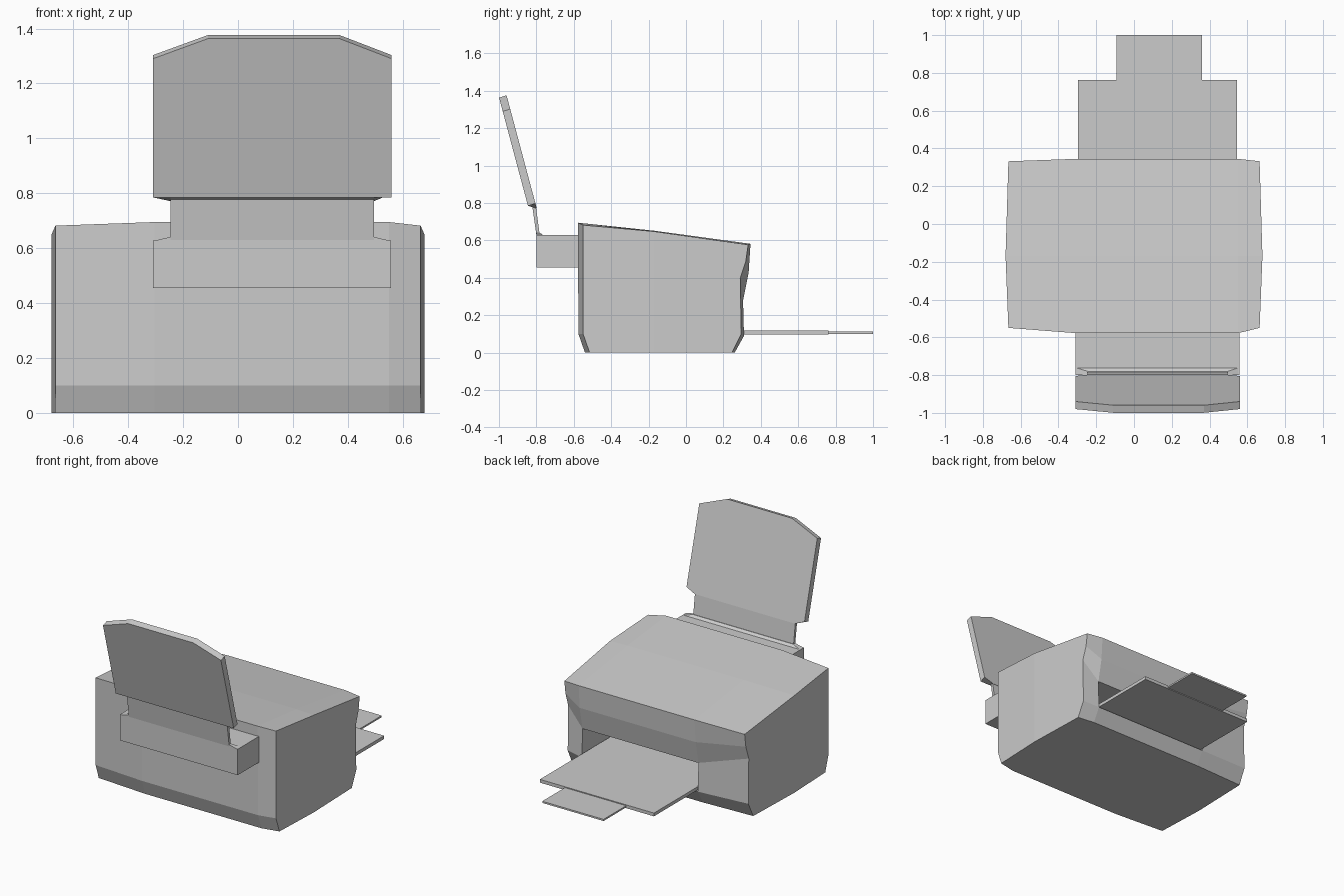
import bpy, bmesh

if "Cube" in bpy.data.objects:
    bpy.data.objects.remove(bpy.data.objects["Cube"])


def make(name, verts, faces):
    """Create a flat-shaded object with consistent outward normals."""
    bm = bmesh.new()
    vs = [bm.verts.new(v) for v in verts]
    for f in faces:
        bm.faces.new([vs[i] for i in f])
    bmesh.ops.recalc_face_normals(bm, faces=bm.faces)
    me = bpy.data.meshes.new(name)
    bm.to_mesh(me)
    bm.free()
    ob = bpy.data.objects.new(name, me)
    bpy.context.collection.objects.link(ob)
    return ob


def bridge(name, a, b):
    """Solid between two matching outlines."""
    n = len(a)
    faces = [list(range(n)), list(range(n, 2 * n))]
    faces += [[i, (i + 1) % n, n + (i + 1) % n, n + i] for i in range(n)]
    return make(name, a + b, faces)


def extrude_x(name, x0, x1, prof):
    """Extrude a (y, z) profile along x."""
    return bridge(name, [(x0, y, z) for y, z in prof], [(x1, y, z) for y, z in prof])


def box(name, x0, x1, y0, y1, z0, z1):
    return extrude_x(name, x0, x1, [(y0, z0), (y1, z0), (y1, z1), (y0, z1)])


L, R = -0.305, 0.55       # edges of the central section
MID = -0.17               # crease across the body

# Body: side profiles lofted across x, starting at the rear bottom edge
centre = [(-0.54, 0), (-0.575, 0.1), (-0.578, 0.695), (MID, 0.652), (0.345, 0.582),
          (0.335, 0.43), (0.305, 0.28), (0.31, 0.09), (0.26, 0), (MID, 0)]
outer = [(-0.515, 0), (-0.55, 0.1), (-0.55, 0.682), (MID, 0.648), (0.332, 0.577),
         (0.32, 0.49), (0.29, 0.4), (0.295, 0.1), (0.245, 0), (MID, 0)]


def side_x(y):
    # sides bow outward slightly at the crease
    return 0.68 - 0.015 * (abs(y - MID) / (0.5 if y > MID else 0.38))


n = len(centre)
verts = [(-side_x(y), y, z) for y, z in outer]
verts += [(x, y, z) for x in (L, R) for y, z in centre]
verts += [(side_x(y), y, z) for y, z in outer]
faces = []
for s in range(3):
    for i in range(n):
        if s == 1 and i == 6:
            continue      # paper exit opening
        j = (i + 1) % n
        faces.append([s * n + i, s * n + j, (s + 1) * n + j, (s + 1) * n + i])
for s in (0, 3 * n):
    faces += [[s + i for i in (0, 1, 2, 3, 9)], [s + i for i in range(3, 10)]]
# Cavity behind the opening
c = len(verts)
verts += [(L, -0.2, 0.28), (L, -0.2, 0.09), (R, -0.2, 0.09), (R, -0.2, 0.28)]
rim = [n + 6, n + 7, 2 * n + 7, 2 * n + 6]
faces += [[rim[i], rim[(i + 1) % 4], c + (i + 1) % 4, c + i] for i in range(4)]
faces.append([c, c + 1, c + 2, c + 3])
make("printer_body", verts, faces)

# Output tray and its pull-out extension
box("output_tray", L + 0.008, R - 0.006, -0.19, 0.762, 0.096, 0.118)
box("tray_extension", -0.092, 0.36, 0.70, 1.0, 0.101, 0.112)

# Rear paper feed housing with a low ridge on top
box("feed_housing", -0.31, 0.558, -0.80, -0.57, 0.455, 0.628)
make("feed_ridge",
     [(-0.31, -0.80, 0.626), (0.558, -0.80, 0.626), (0.558, -0.76, 0.626), (-0.31, -0.76, 0.626),
      (-0.245, -0.80, 0.641), (0.495, -0.80, 0.641), (0.495, -0.78, 0.641), (-0.245, -0.78, 0.641)],
     [[0, 1, 2, 3], [4, 5, 6, 7], [0, 1, 5, 4], [1, 2, 6, 5], [2, 3, 7, 6], [3, 0, 4, 7]])

# Neck joining the paper support to the housing
extrude_x("support_neck", -0.245, 0.495,
          [(-0.80, 0.63), (-0.782, 0.63), (-0.803, 0.785), (-0.822, 0.785)])

# Tilted paper support panel with clipped top corners
outline = [(-0.31, 0.785), (-0.245, 0.785), (0.495, 0.785), (0.56, 0.785),
           (0.56, 1.29), (0.37, 1.363), (-0.11, 1.363), (-0.31, 1.29)]
drop = [0.0, 0.027, 0.027, 0.0, 0, 0, 0, 0]


def tilt(z):
    return -0.845 - 0.267 * (z - 0.785)


front = [(x, tilt(z), z) for x, z in outline]
rear = [(x, tilt(z - d) + 0.04, z + 0.013 - d) for (x, z), d in zip(outline, drop)]
bridge("paper_support", front, rear)
